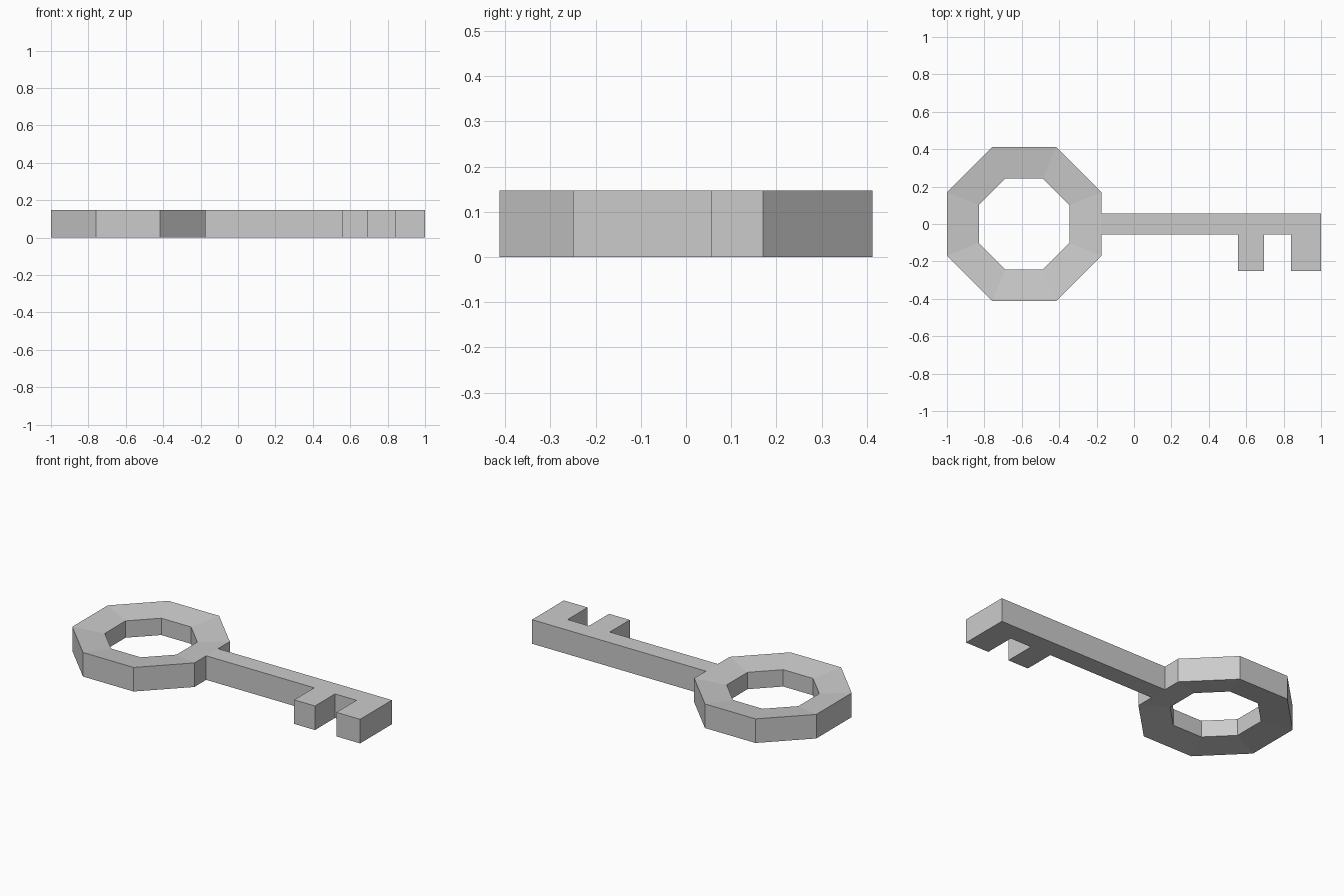
import bpy, bmesh
from math import cos, sin, pi

cube = bpy.data.objects.get("Cube")
if cube:
    bpy.data.objects.remove(cube, do_unlink=True)

THICK = 0.147       # full thickness of the key
DISH = 0.022        # how far the ring thins toward its hole
RING_X = -0.5875    # ring centre
APOTHEM = 0.4125    # ring outer half width
HOLE = 0.2425       # ring inner half width
SIDES = 8

metal = bpy.data.materials.new("grey metal")
metal.use_nodes = True
metal.diffuse_color = (0.6, 0.6, 0.6, 1)
metal.node_tree.nodes["Principled BSDF"].inputs["Base Color"].default_value = (0.6, 0.6, 0.6, 1)


def finish(bm, name):
    bmesh.ops.recalc_face_normals(bm, faces=bm.faces)
    mesh = bpy.data.meshes.new(name)
    bm.to_mesh(mesh)
    bm.free()
    mesh.materials.append(metal)
    obj = bpy.data.objects.new(name, mesh)
    bpy.context.collection.objects.link(obj)
    return obj


# Ring handle: a four-point section swept around an octagon
bm = bmesh.new()
section = [(APOTHEM, 0), (APOTHEM, THICK), (HOLE, THICK - DISH), (HOLE, DISH)]
loops = []
for i in range(SIDES):
    a = 2 * pi * (i + 0.5) / SIDES
    loops.append([bm.verts.new((RING_X + r / cos(pi / SIDES) * cos(a),
                                r / cos(pi / SIDES) * sin(a), z)) for r, z in section])
for i in range(SIDES):
    here, there = loops[i], loops[(i + 1) % SIDES]
    for j in range(4):
        k = (j + 1) % 4
        bm.faces.new((here[j], there[j], there[k], here[k]))
finish(bm, "ring_handle")

# Shaft with two teeth: one outline, extruded upward
start, half, tooth = RING_X + APOTHEM, 0.057, -0.25
outline = [(start, half), (start, -half),
           (0.555, -half), (0.555, tooth), (0.695, tooth), (0.695, -half),
           (0.84, -half), (0.84, tooth), (1, tooth), (1, half)]
bm = bmesh.new()
base = bm.faces.new([bm.verts.new((x, y, 0)) for x, y in outline])
top = bmesh.ops.extrude_face_region(bm, geom=[base], use_keep_orig=True)
bmesh.ops.translate(bm, vec=(0, 0, THICK),
                    verts=[v for v in top["geom"] if isinstance(v, bmesh.types.BMVert)])
finish(bm, "shaft_and_teeth")
